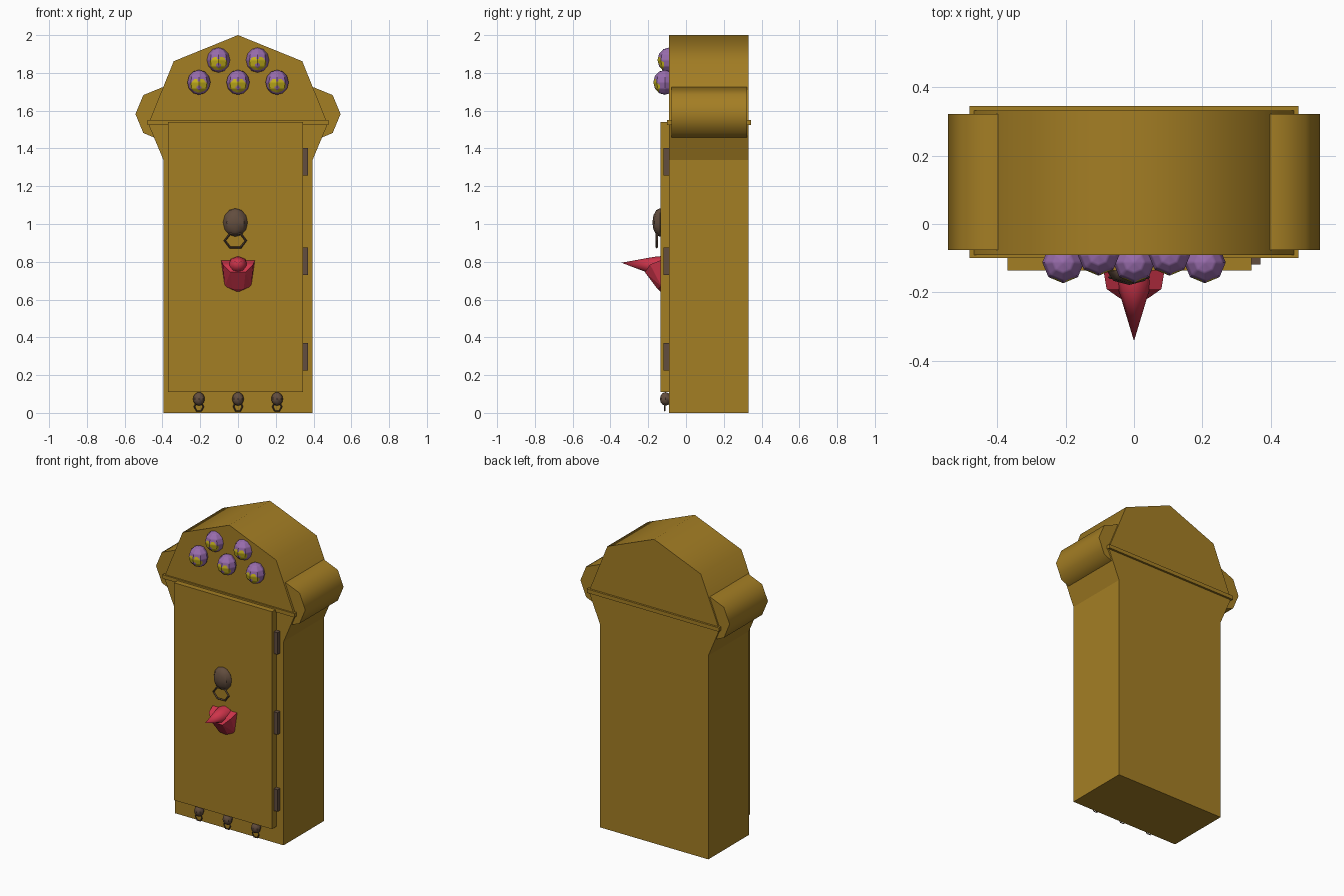
import bpy, bmesh, math
from mathutils import Vector, Matrix

if "Cube" in bpy.data.objects:
    bpy.data.objects.remove(bpy.data.objects["Cube"])


def material(name, rgb):
    m = bpy.data.materials.new(name)
    lin = [((c / 255 + 0.055) / 1.055) ** 2.4 for c in rgb]
    m.diffuse_color = (*lin, 1)
    m.use_nodes = True
    m.node_tree.nodes["Principled BSDF"].inputs["Base Color"].default_value = m.diffuse_color
    return m


GOLD = material("gold wood", (164, 126, 36))
IRON = material("dark brown metal", (98, 77, 62))
PURPLE = material("purple petal", (152, 108, 172))
YELLOW = material("yellow petal", (200, 180, 30))
RED = material("red flower", (205, 52, 74))


def finish(name, bm, mats, smooth=None):
    bmesh.ops.recalc_face_normals(bm, faces=bm.faces[:])
    me = bpy.data.meshes.new(name)
    bm.to_mesh(me)
    bm.free()
    for m in mats:
        me.materials.append(m)
    if smooth:
        for p in me.polygons:
            p.use_smooth = True
        me.set_sharp_from_angle(angle=math.radians(smooth))
    ob = bpy.data.objects.new(name, me)
    bpy.context.collection.objects.link(ob)
    return ob


def prism(name, pts, y0, y1, mat, smooth=None):
    """Extrude an x-z outline from y0 to y1."""
    bm = bmesh.new()
    f = bm.faces.new([bm.verts.new((x, y0, z)) for x, z in pts])
    r = bmesh.ops.extrude_face_region(bm, geom=[f])
    for v in r["geom"]:
        if isinstance(v, bmesh.types.BMVert):
            v.co.y = y1
    return finish(name, bm, [mat], smooth)


def box(name, x0, x1, y0, y1, z0, z1, mat):
    return prism(name, [(x0, z0), (x1, z0), (x1, z1), (x0, z1)], y0, y1, mat)


def mirrored(half):
    """Complete an outline that runs up the right side."""
    return half + [(-x, z) for x, z in reversed(half) if x > 0]


def ball(name, centre, size, mats, seg=8, rings=6, smooth=40):
    bm = bmesh.new()
    bmesh.ops.create_uvsphere(bm, u_segments=seg, v_segments=rings, radius=1)
    bmesh.ops.transform(bm, matrix=Matrix.Translation(centre) @ Matrix.Diagonal((*size, 1)), verts=bm.verts[:])
    return finish(name, bm, mats, smooth)


def ring(name, centre, rx, rz, thick):
    """Hexagonal hanging ring with a square section."""
    bm = bmesh.new()
    loops = []
    for i in range(6):
        a = i * math.pi / 3
        loop = []
        for j in range(4):
            b = j * math.pi / 2
            k = thick * math.cos(b)
            loop.append(bm.verts.new(Vector(centre) + Vector(
                ((rx - thick + k) * math.cos(a), thick * math.sin(b), (rz - thick + k) * math.sin(a)))))
        loops.append(loop)
    for i in range(6):
        p, q = loops[i], loops[(i + 1) % 6]
        for j in range(4):
            bm.faces.new((p[j], p[(j + 1) % 4], q[(j + 1) % 4], q[j]))
    return finish(name, bm, [IRON])


# Cabinet body with flared shoulders, crown and cornice strip
prism("cabinet_body", mirrored([(0.395, 0), (0.395, 1.34), (0.475, 1.53)]), -0.09, 0.332, GOLD)
prism("crown", mirrored([(0.475, 1.53), (0.34, 1.862), (0, 2.0)]), -0.09, 0.332, GOLD, 50)
box("cornice", -0.48, 0.48, -0.1, 0.345, 1.525, 1.55, GOLD)

# Side scrolls
for side, s in (("left", -1), ("right", 1)):
    pts = [(s * (0.40 + 0.143 * math.cos(k * math.pi / 4)), 1.582 + 0.142 * math.sin(k * math.pi / 4))
           for k in range(8)]
    prism(side + "_scroll", pts, -0.076, 0.322, GOLD, 50)

# Door and hinges
box("door", -0.37, 0.343, -0.136, -0.088, 0.11, 1.54, GOLD)
for i, z in enumerate((0.297, 0.803, 1.33)):
    box(f"hinge_{i + 1}", 0.34, 0.37, -0.118, -0.088, z - 0.072, z + 0.072, IRON)

# Door knob and lower knobs, each with a hanging ring
ball("door_knob", (-0.014, -0.138, 1.008), (0.065, 0.04, 0.075), [IRON])
ring("door_ring", (-0.014, -0.155, 0.912), 0.062, 0.048, 0.006)
for i in range(3):
    x = (i - 1) * 0.207
    ball(f"lower_knob_{i + 1}", (x, -0.108, 0.074), (0.031, 0.03, 0.036), [IRON])
    ring(f"lower_ring_{i + 1}", (x, -0.112, 0.033), 0.028, 0.03, 0.004)


# Pansy balls on the crown: purple, yellow face with a purple notch and spot
def pansy(name, x, y, z):
    bm = bmesh.new()
    bmesh.ops.create_uvsphere(bm, u_segments=8, v_segments=6, radius=1)
    bmesh.ops.subdivide_edges(bm, edges=bm.edges[:], cuts=5, use_grid_fill=True)
    for f in bm.faces:
        c = f.calc_center_median()
        face = c.y < 0 and (c.x / 0.75) ** 2 + ((c.z + 0.25) / 0.55) ** 2 < 1
        spot = abs(c.x) / 0.2 + abs(c.z + 0.42) / 0.28 < 1
        notch = abs(c.x) < 0.1 and c.z > 0.12
        f.material_index = int(face and not spot and not notch)
    bmesh.ops.transform(bm, matrix=Matrix.Translation((x, y, z)) @ Matrix.Diagonal((0.061, 0.061, 0.066, 1)),
                        verts=bm.verts[:])
    finish(name, bm, [PURPLE, YELLOW], 40)


for i in range(3):
    pansy(f"lower_pansy_{i + 1}", (i - 1) * 0.207, -0.112, 1.75)
for i in range(2):
    pansy(f"upper_pansy_{i + 1}", (i - 0.5) * 0.207, -0.09, 1.868)

# Red flower on the door: faceted cup with a long pointed bud
bm = bmesh.new()
cup = [(0.09, -0.13, 0.81), (0.07, -0.13, 0.81), (0.07, -0.13, 0.67), (0, -0.13, 0.638),
       (0.08, -0.19, 0.785), (0.04, -0.218, 0.745), (0.03, -0.15, 0.655)]
for x, y, z in cup:
    bm.verts.new((x, y, z))
    if x:
        bm.verts.new((-x, y, z))
bmesh.ops.convex_hull(bm, input=bm.verts[:])
finish("flower_cup", bm, [RED])

bm = bmesh.new()
tip = bm.verts.new((0, -0.342, 0.795))
back, front = [], []
for k in range(8):
    a = k * math.pi / 4
    back.append(bm.verts.new((0.055 * math.cos(a), -0.13, 0.78 + 0.05 * math.sin(a))))
    front.append(bm.verts.new((0.052 * math.cos(a), -0.17, 0.778 + 0.048 * math.sin(a))))
bm.faces.new(back)
for k in range(8):
    n = (k + 1) % 8
    bm.faces.new((back[k], back[n], front[n], front[k]))
    bm.faces.new((front[k], front[n], tip))
finish("flower_bud", bm, [RED], 50)
